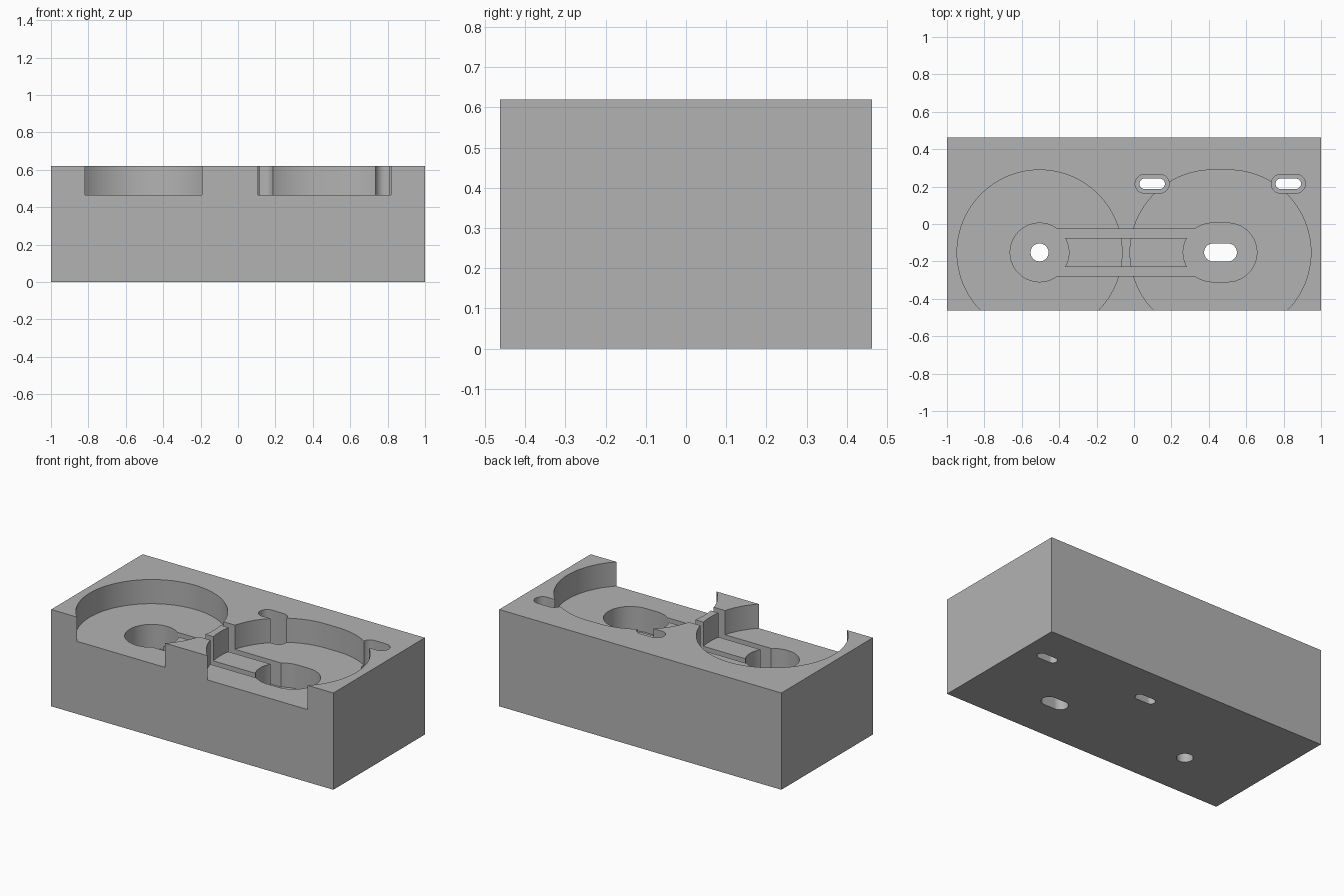
import bpy, bmesh
from math import pi, cos, sin, radians

default = bpy.data.objects.get("Cube")
if default:
    bpy.data.objects.remove(default, do_unlink=True)

HALF_DEPTH, TOP, OVER = 0.463, 0.62, 0.7
POCKET_Z, DEEP_Z, THROUGH_Z = 0.465, 0.31, -0.1
ROW_Y, SLOT_Y = -0.152, 0.215


def prism(name, outline, z0, z1):
    """Extrude a closed outline from z0 up to z1."""
    bm = bmesh.new()
    base = bm.faces.new([bm.verts.new((x, y, z0)) for x, y in outline])
    up = bmesh.ops.extrude_face_region(bm, geom=[base])["geom"]
    bmesh.ops.translate(bm, vec=(0, 0, z1 - z0),
                        verts=[v for v in up if isinstance(v, bmesh.types.BMVert)])
    bmesh.ops.recalc_face_normals(bm, faces=bm.faces)
    mesh = bpy.data.meshes.new(name)
    bm.to_mesh(mesh)
    bm.free()
    obj = bpy.data.objects.new(name, mesh)
    bpy.context.collection.objects.link(obj)
    return obj


def rect(x0, x1, y0, y1):
    return [(x0, y0), (x1, y0), (x1, y1), (x0, y1)]


def slot(xa, xb, y, r, n=48):
    """Rounded slot between two centres; a circle when they coincide."""
    if xa == xb:
        return [(xa + r * cos(2 * pi * i / (2 * n)), y + r * sin(2 * pi * i / (2 * n)))
                for i in range(2 * n)]
    arc = [-pi / 2 + pi * i / n for i in range(n + 1)]
    return ([(xb + r * cos(a), y + r * sin(a)) for a in arc]
            + [(xa - r * cos(a), y - r * sin(a)) for a in arc])


# Solid block
block = prism("fixture_block", rect(-1, 1, -HALF_DEPTH, HALF_DEPTH), 0, TOP)

cuts = [
    # Wide pockets, open at the front
    ("round_pocket", slot(-0.505, -0.505, ROW_Y, 0.441), POCKET_Z),
    ("long_pocket", slot(0.42, 0.505, ROW_Y, 0.441), POCKET_Z),
    # Deep recesses in the pocket floors
    ("round_recess", slot(-0.505, -0.505, ROW_Y, 0.157), DEEP_Z),
    ("long_recess", slot(0.42, 0.5, ROW_Y, 0.157), DEEP_Z),
    # Bolt holes
    ("round_hole", slot(-0.505, -0.505, ROW_Y, 0.048), THROUGH_Z),
    ("long_hole", slot(0.423, 0.502, ROW_Y, 0.048), THROUGH_Z),
]
# Twin grooves joining the recesses, leaving a rib between them
for side, name in ((-1, "front_groove"), (1, "back_groove")):
    y0, y1 = sorted((ROW_Y + side * 0.077, ROW_Y + side * 0.125))
    cuts.append((name, rect(-0.505, 0.42, y0, y1), DEEP_Z))
# Stepped slots at the back
for x, name in ((0.097, "inner"), (0.825, "outer")):
    cuts.append((name + "_slot", slot(x - 0.041, x + 0.041, SLOT_Y, 0.05), DEEP_Z))
    cuts.append((name + "_slot_hole", slot(x - 0.04, x + 0.04, SLOT_Y, 0.028), THROUGH_Z))

bpy.context.view_layer.objects.active = block
block.select_set(True)
for name, outline, floor in cuts:
    cutter = prism(name, outline, floor, OVER)
    cutter.hide_render = True
    mod = block.modifiers.new(name, "BOOLEAN")
    mod.operation, mod.solver, mod.object = "DIFFERENCE", "EXACT", cutter
    bpy.ops.object.modifier_apply(modifier=mod.name)
    bpy.data.objects.remove(cutter, do_unlink=True)

# Plain grey finish
grey = bpy.data.materials.new("plain_grey")
grey.use_nodes = True
colour = (0.45, 0.45, 0.45, 1)
grey.diffuse_color = colour
grey.node_tree.nodes["Principled BSDF"].inputs["Base Color"].default_value = colour
block.data.materials.clear()
block.data.materials.append(grey)
bpy.ops.object.shade_smooth_by_angle(angle=radians(30))
